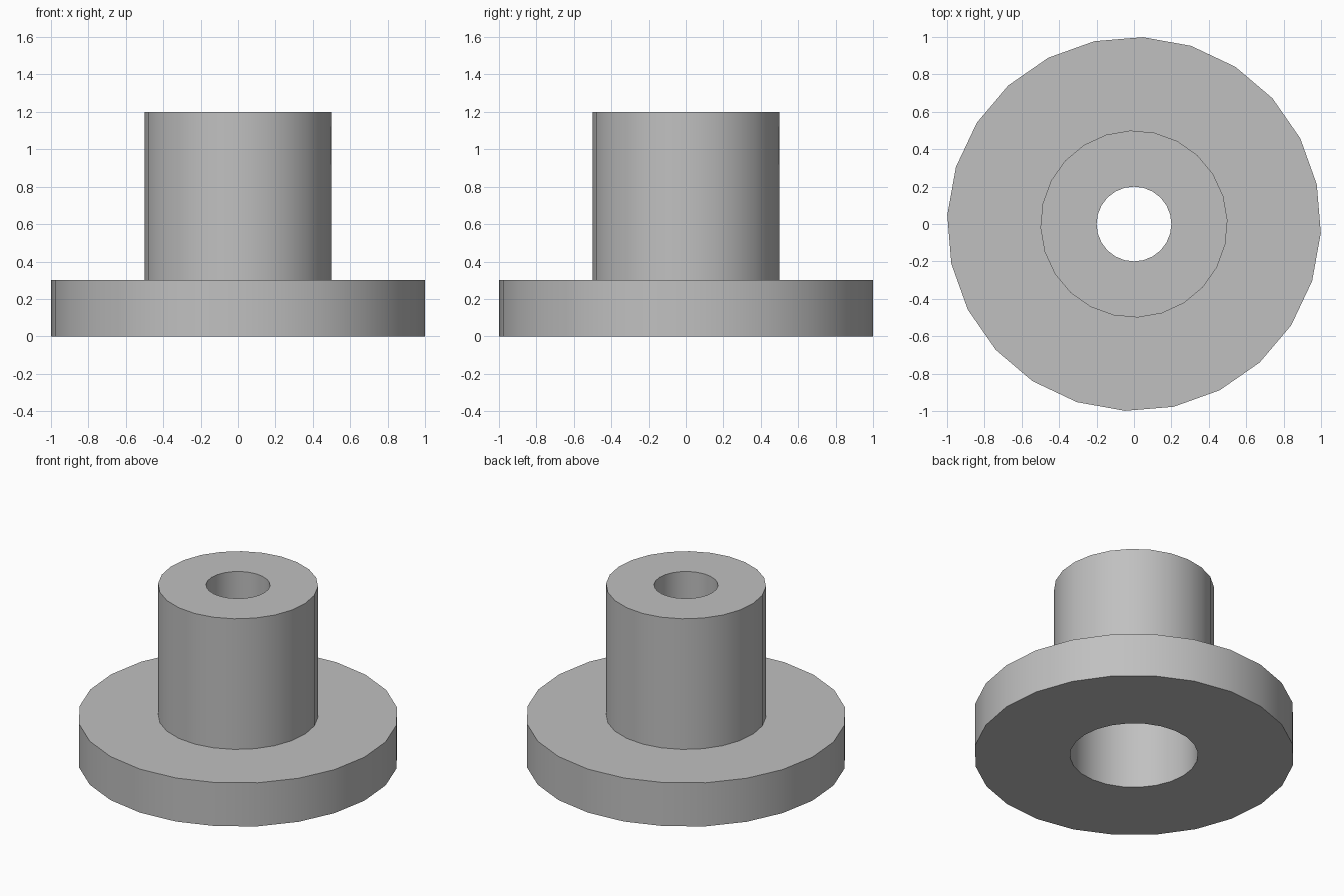
import bpy, bmesh, math

cube = bpy.data.objects.get("Cube")
if cube:
    bpy.data.objects.remove(cube, do_unlink=True)

SIDES = 24

# Plain grey finish
grey = bpy.data.materials.new("grey")
grey.use_nodes = True
color = (0.53, 0.53, 0.53, 1)
grey.diffuse_color = color
grey.node_tree.nodes["Principled BSDF"].inputs["Base Color"].default_value = color


def lathe(name, profile):
    """Turn a closed profile of (radius, height, twist in degrees) around z."""
    bm = bmesh.new()
    rings = []
    for radius, z, twist in profile:
        ring = []
        for i in range(SIDES):
            a = math.tau * i / SIDES + math.radians(twist)
            ring.append(bm.verts.new((radius * math.cos(a), radius * math.sin(a), z)))
        rings.append(ring)
    for k, low in enumerate(rings):
        high = rings[(k + 1) % len(rings)]
        for i in range(SIDES):
            j = (i + 1) % SIDES
            bm.faces.new((low[i], low[j], high[j], high[i]))
    bmesh.ops.recalc_face_normals(bm, faces=bm.faces)
    mesh = bpy.data.meshes.new(name)
    bm.to_mesh(mesh)
    bm.free()
    mesh.materials.append(grey)
    obj = bpy.data.objects.new(name, mesh)
    bpy.context.collection.objects.link(obj)
    return obj


# Flange, hub, through hole and wide bore from below, as one turned solid
bushing = lathe("flanged_bushing", [
    (0.4, 0.0, 0),
    (1.0, 0.0, -2.8),
    (1.0, 0.3, -2.8),
    (0.5, 0.3, 2.3),
    (0.5, 1.2, 2.3),
    (0.2, 1.2, 0),
    (0.2, 0.9, 0),
    (0.4, 0.9, 0),
])

# Smooth round walls, crisp rims
bpy.ops.object.select_all(action="DESELECT")
bushing.select_set(True)
bpy.context.view_layer.objects.active = bushing
bpy.ops.object.shade_smooth_by_angle(angle=math.radians(30))
